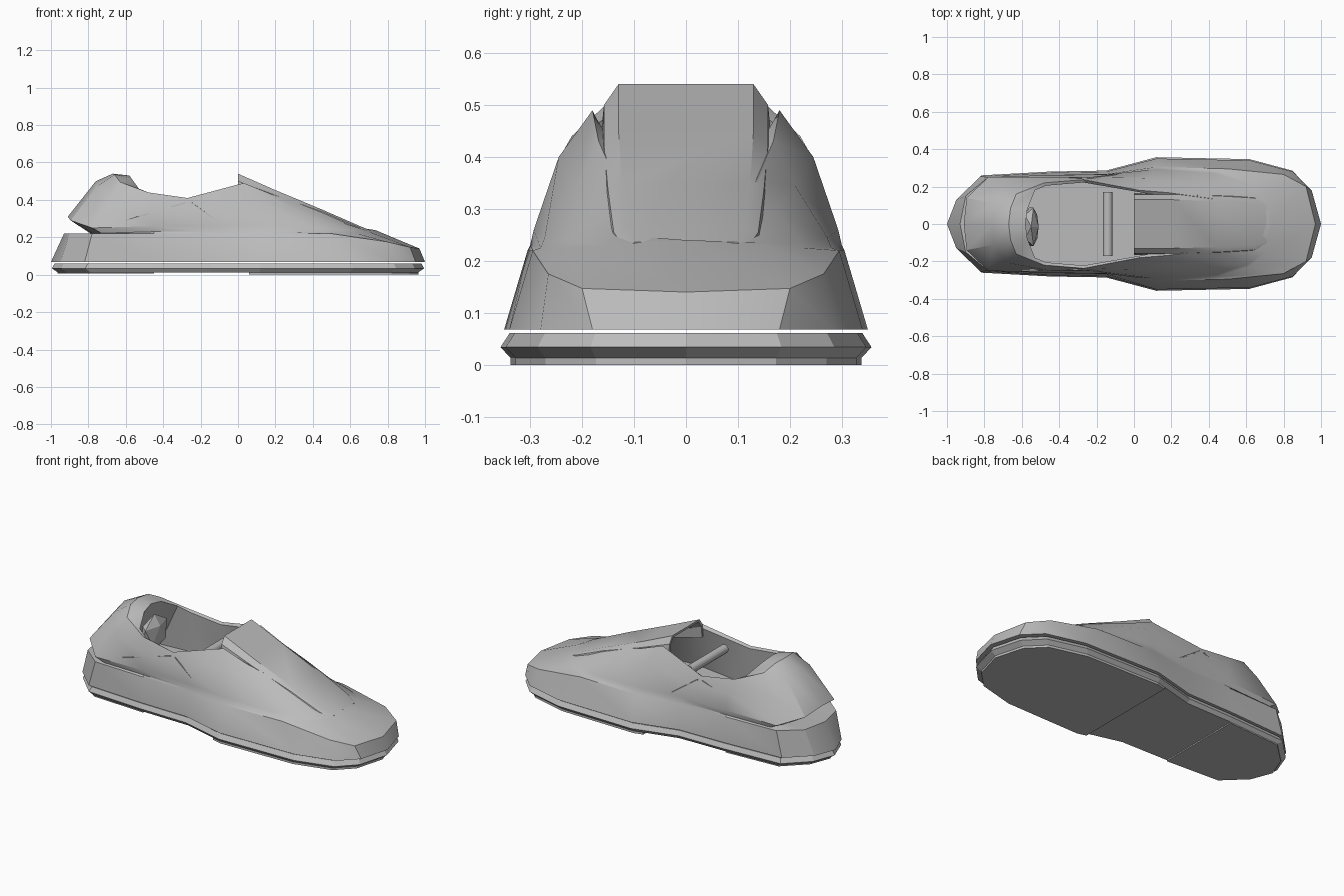
import bpy
import bmesh
import math
from mathutils import Vector

cube = bpy.data.objects.get("Cube")
if cube:
    bpy.data.objects.remove(cube, do_unlink=True)

grey = bpy.data.materials.new("plain_grey")
grey.use_nodes = True
colour = (0.5, 0.5, 0.5, 1)
grey.diffuse_color = colour
grey.node_tree.nodes["Principled BSDF"].inputs["Base Color"].default_value = colour


def finish(name, bm, smooth=None, outward=True):
    """Turn a bmesh into a named, coloured object."""
    if outward:
        bmesh.ops.recalc_face_normals(bm, faces=bm.faces)
    mesh = bpy.data.meshes.new(name)
    bm.to_mesh(mesh)
    bm.free()
    mesh.materials.append(grey)
    obj = bpy.data.objects.new(name, mesh)
    bpy.context.collection.objects.link(obj)
    if smooth:
        bpy.ops.object.select_all(action="DESELECT")
        obj.select_set(True)
        bpy.context.view_layer.objects.active = obj
        bpy.ops.object.shade_smooth_by_angle(angle=math.radians(smooth))
    return obj


def full_ring(side):
    """Mirror a heel-to-toe half outline into a closed loop."""
    return side + [(x, -y, z) for x, y, z in reversed(side[1:-1])]


def level(outline, z):
    return [(x, y, z) for x, y in outline]


def loft(name, loops, smooth, cap_start=False, cap_end=True):
    """Bridge a stack of closed loops that share one point count."""
    bm = bmesh.new()
    rings = [[bm.verts.new(p) for p in loop] for loop in loops]
    for low, high in zip(rings, rings[1:]):
        for i in range(len(low)):
            j = (i + 1) % len(low)
            bm.faces.new((low[i], low[j], high[j], high[i]))
    if cap_start:
        bm.faces.new(list(reversed(rings[0])))
    if cap_end:
        bm.faces.new(rings[-1])
    bmesh.ops.remove_doubles(bm, verts=bm.verts, dist=0.0005)
    return finish(name, bm, smooth)


# Shoe upper: half outlines from heel to toe, from hem up to collar
hem = level([(-1, 0), (-.95, .13), (-.82, .255), (-.45, .275), (-.15, .28),
             (.12, .35), (.62, .34), (.85, .28), (.95, .18), (1, 0)], .068)
band = [(-.93, 0, .22), (-.9, .15, .22), (-.78, .25, .22), (-.45, .262, .22), (-.15, .267, .22),
        (.12, .305, .22), (.5, .295, .22), (.8, .265, .175), (.92, .2, .147), (.97, 0, .14)]
notch = [(-.78, 0, .215), (-.77, .13, .215), (-.73, .235, .222), (-.45, .257, .23), (-.15, .262, .23),
         (.12, .3, .23), (.45, .28, .225), (.62, .225, .225), (.7, .155, .23), (.735, 0, .238)]
bulge = [(-.91, 0, .31), (-.895, .14, .29), (-.78, .25, .25), (-.45, .262, .26), (-.15, .265, .26),
         (.12, .293, .26), (.42, .272, .245), (.6, .22, .236), (.69, .15, .235), (.725, 0, .24)]
shoulder = [(-.76, 0, .5), (-.75, .11, .475), (-.69, .205, .4), (-.45, .25, .36), (-.22, .25, .35),
            (.08, .245, .4), (.31, .21, .345), (.5, .175, .295), (.65, .13, .25), (.71, 0, .237)]
collar = [(-.67, 0, .54), (-.66, .085, .535), (-.63, .16, .495), (-.48, .22, .44), (-.27, .237, .41),
          (.03, .18, .49), (.18, .168, .43), (.42, .135, .355), (.62, .11, .268), (.7, 0, .233)]
lip = [(-.58, 0, .53), (-.57, .08, .515), (-.53, .18, .46), (-.47, .205, .43), (-.27, .222, .4),
       (.03, .17, .47), (.18, .14, .42), (.4, .115, .345), (.6, .09, .255), (.69, 0, .225)]
insole = [(x * .92, y * .9, .18) for x, y, z in notch]
layers = [hem, band, notch, bulge, shoulder, collar, lip, insole]
loft("shoe_upper", [full_ring(side) for side in layers], 32)

# Hem underside, closing the upper just above the sole
bm = bmesh.new()
bm.faces.new([bm.verts.new(p) for p in reversed(full_ring(hem))])
finish("upper_underside", bm, outward=False)

# Sole: chamfered slab, flat facets
edge = [(x * .995, y * 1.02, .034) for x, y, z in hem]
top = [(x * .98, y * .97, .061) for x, y, z in hem]
base = [(x * .965, y * .965, .013) for x, y, z in hem]
loft("sole", [full_ring(side) for side in (base, edge, top)], None, cap_start=True)

# Forefoot and heel treads below the sole, leaving a raised arch
for name, start, stop, bottom in (("forefoot_tread", .06, 1, 0), ("heel_tread", -1, -.45, .006)):
    bm = bmesh.new()
    bm.faces.new([bm.verts.new((x, y, bottom)) for x, y, z in full_ring(base)])
    for cut, direction in ((start, -1), (stop, 1)):
        bmesh.ops.bisect_plane(bm, geom=bm.verts[:] + bm.edges[:] + bm.faces[:],
                               plane_co=(cut, 0, 0), plane_no=(direction, 0, 0), clear_outer=True)
    extruded = bmesh.ops.extrude_face_region(bm, geom=bm.faces[:])
    raised = [v for v in extruded["geom"] if isinstance(v, bmesh.types.BMVert)]
    bmesh.ops.translate(bm, verts=raised, vec=(0, 0, .016 - bottom))
    finish(name, bm)

# Tongue: thin folded strip sloping from the opening to the toe
sections = []
for x, z, wide in ((0, .54, 1), (.2, .452, 1), (.45, .348, .95), (.64, .265, .88), (.71, .236, .75)):
    drop = max(.25, 1 - 1.6 * x)
    half = [(.165, -.11), (.158, -.04), (.13, 0)]
    outer = half + [(-y, d) for y, d in reversed(half)]
    inner = [(y * .93, d - .012) for y, d in reversed(outer)]
    sections.append([(x, y * wide, z + d * drop) for y, d in outer + inner])
loft("tongue", sections, 25, cap_start=True)

# Cross bar in the opening
bm = bmesh.new()
bmesh.ops.create_cone(bm, cap_ends=True, segments=12, radius1=.026, radius2=.026, depth=.34)
bar = finish("cross_bar", bm, 40)
bar.rotation_euler.x = math.pi / 2
bar.location = (-.14, 0, .385)

# Faceted pad inside the heel
bm = bmesh.new()
bmesh.ops.create_icosphere(bm, subdivisions=1, radius=1)
pad = finish("heel_pad", bm)
pad.scale = (.045, .12, .11)
pad.location = (-.55, -.015, .37)

# Side seams: slim raised strips pressed onto each flank
for side, label in ((1, "left"), (-1, "right")):
    for part, a, b in (("rear", (-.6, .245, .29), (-.28, .241, .385)),
                       ("front", (-.25, .242, .385), (-.08, .264, .265))):
        start, stop = Vector(a), Vector(b)
        start.y *= side
        stop.y *= side
        bm = bmesh.new()
        bmesh.ops.create_cube(bm, size=1)
        seam = finish(part + "_seam_" + label, bm)
        seam.location = (start + stop) / 2
        seam.rotation_euler = (stop - start).to_track_quat("X", "Z").to_euler()
        seam.scale = ((stop - start).length, .012, .006)
